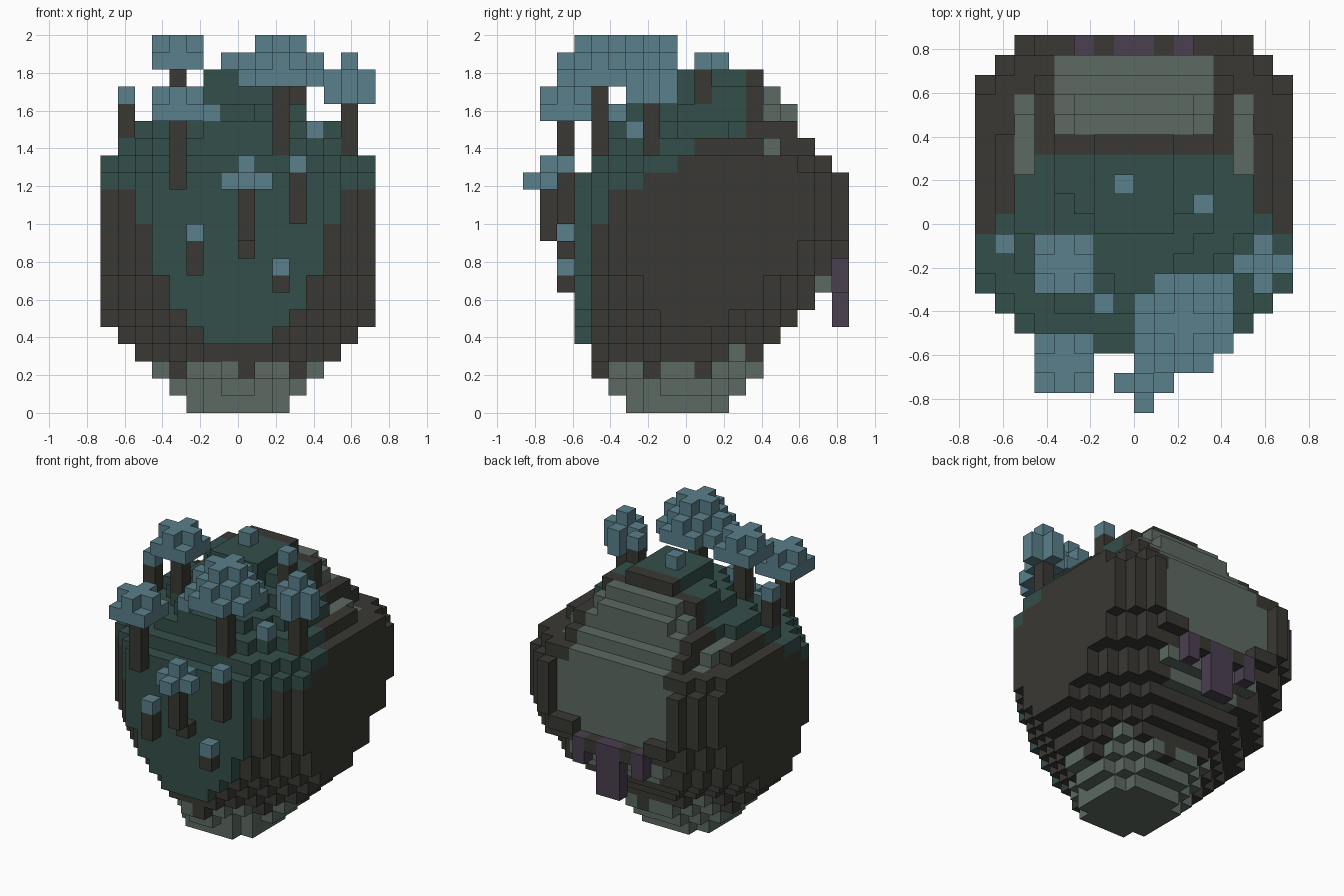
import bpy, bmesh

U = 1 / 11  # edge of one block

cube = bpy.data.objects.get("Cube")
if cube:
    bpy.data.objects.remove(cube)


def material(name, rgb):
    m = bpy.data.materials.new(name)
    m.diffuse_color = (*rgb, 1)
    m.use_nodes = True
    bsdf = next(n for n in m.node_tree.nodes if n.type == "BSDF_PRINCIPLED")
    bsdf.inputs["Base Color"].default_value = (*rgb, 1)
    bsdf.inputs["Roughness"].default_value = 0.9
    return m


MATS = [
    material("dark_brown", (0.041, 0.040, 0.033)),
    material("moss_teal", (0.034, 0.077, 0.069)),
    material("grey_stone", (0.109, 0.144, 0.122)),
    material("leaf_blue", (0.102, 0.214, 0.256)),
    material("purple", (0.069, 0.050, 0.082)),
]
BROWN, MOSS, STONE, LEAF, PURPLE = range(5)

# Each side of a block: direction and its four corners
SIDES = [
    ((1, 0, 0), ((1, 0, 0), (1, 1, 0), (1, 1, 1), (1, 0, 1))),
    ((-1, 0, 0), ((0, 0, 0), (0, 0, 1), (0, 1, 1), (0, 1, 0))),
    ((0, 1, 0), ((0, 1, 0), (0, 1, 1), (1, 1, 1), (1, 1, 0))),
    ((0, -1, 0), ((0, 0, 0), (1, 0, 0), (1, 0, 1), (0, 0, 1))),
    ((0, 0, 1), ((0, 0, 1), (1, 0, 1), (1, 1, 1), (0, 1, 1))),
    ((0, 0, -1), ((0, 0, 0), (0, 1, 0), (1, 1, 0), (1, 0, 0))),
]


def block_object(name, cells):
    """Outer skin of a set of blocks; cells maps (i, j, k) to a colour."""
    bm = bmesh.new()
    verts = {}
    for (i, j, k), colour in cells.items():
        for (dx, dy, dz), corners in SIDES:
            if (i + dx, j + dy, k + dz) in cells:
                continue
            ring = []
            for cx, cy, cz in corners:
                key = (i + cx, j + cy, k + cz)
                if key not in verts:
                    verts[key] = bm.verts.new(
                        ((key[0] - 8) * U, (key[1] - 9.5) * U, key[2] * U))
                ring.append(verts[key])
            bm.faces.new(ring).material_index = colour
    mesh = bpy.data.meshes.new(name)
    bm.to_mesh(mesh)
    bm.free()
    for m in MATS:
        mesh.materials.append(m)
    ob = bpy.data.objects.new(name, mesh)
    bpy.context.collection.objects.link(ob)


def box(i0, i1, j0, j1, k0, k1, colour):
    return {(i, j, k): colour for i in range(i0, i1 + 1)
            for j in range(j0, j1 + 1) for k in range(k0, k1 + 1)}


def cross(i, j, k):
    return box(i - 1, i + 1, j, j, k, k, LEAF) | box(i, i, j - 1, j + 1, k, k, LEAF)


# Body layers, bottom up: half width, front row, back row, front and back corner cut
LAYERS = [
    (3, 6, 11, 1, 1), (4, 5, 12, 3, 2), (5, 4, 13, 4, 3), (6, 4, 13, 4, 3),
    (7, 3, 14, 5, 4), (8, 3, 15, 5, 4), (8, 3, 16, 4, 3), (8, 3, 17, 4, 4),
    (8, 3, 18, 3, 3), (8, 3, 18, 3, 3), *[(8, 3, 18, 3, 2)] * 4,
    (8, 4, 17, 3, 2), (7, 5, 16, 3, 3), (6, 5, 15, 4, 1), (4, 6, 15, 3, 1),
    (4, 9, 14, 2, 1), (2, 9, 13, 0, 0),
]
# Lowest mossy layer for each row from the front
MOSS_FROM = {3: 0, 4: 11, 5: 13, 6: 13, 7: 14, 8: 14, 9: 15, 10: 16, 11: 16, 12: 16}
DRIP_COLUMNS = (5, 7, 8, 10)


def on_rim(c, k):
    """Rounded, upward-open rim on the back: base, corners, sides."""
    if k == 8:
        return c < 3
    return 3 <= c < 5 if k == 9 else c == 5


def body_colour(i, j, k, c):
    # foot
    if k < 2 or (k == 3 and j == 12):
        return STONE
    if k == 2 and i != 8 and j != 10 and (c < 3 or 8 <= j <= 12):
        return STONE
    # back panel, widest inside the rim, with a band below it
    panel = 5 if 10 <= k <= 13 else 3 if k == 6 else 4
    if 14 <= j <= 17 and c < panel and k >= 6 and k != 8:
        return STONE
    # shoulder patches
    if c == 5 and 12 <= j <= 15 and k >= 14:
        return STONE
    if j == 18 and k == 8 and i in DRIP_COLUMNS:
        return PURPLE
    return MOSS if k >= MOSS_FROM.get(j, 99) else BROWN


body = {}
for k, (half, front, back, cut_f, cut_b) in enumerate(LAYERS):
    for i in range(8 - half, 8 + half):
        c = i - 8 if i >= 8 else 7 - i
        edge = half - 1 - c
        # bars beside the panel run on to the last row
        bar = c == 4 and k > 13
        for j in range(front, back + 1):
            if edge + j - front < cut_f or (edge + back - j < cut_b and not bar):
                continue
            if j == 18 and not on_rim(c, k):
                continue
            # step down to the shoulder patches
            if k == 16 and c == 5 and j >= 12:
                continue
            body[i, j, k] = body_colour(i, j, k, c)
block_object("body", body)

# Drips hanging from the back rim
drips = box(7, 8, 18, 18, 5, 7, PURPLE)
drips |= box(10, 10, 18, 18, 7, 7, PURPLE) | box(5, 5, 18, 18, 7, 7, PURPLE)
block_object("rim_drips", drips)

# Single-leaf sprouts: column, row, first stem layer, leaf layer
SPROUTS = [
    (1, 8, 15, 18), (2, 5, 14, 14), (6, 5, 17, 17), (5, 2, 8, 10),
    (10, 2, 7, 8), (11, 2, 11, 14), (12, 6, 15, 16), (7, 11, 20, 20),
    (11, 10, 18, 20),
]
for n, (i, j, k0, k1) in enumerate(SPROUTS, 1):
    block_object(f"sprout_{n}", box(i, i, j, j, k0, k1 - 1, BROWN) | {(i, j, k1): LEAF})

# Two square-topped trees
for name, i, j, k0, k1 in (("rear_tree", 4, 7, 15, 20), ("front_tree", 4, 2, 13, 17)):
    block_object(name, box(i, i, j, j, k0, k1 - 1, BROWN)
                 | box(i - 1, i + 1, j - 1, j + 1, k1, k1, LEAF) | cross(i, j, k1 + 1))

# Large tree with a stepped crown that narrows upward
crown = {p: LEAF for p in box(8, 12, 2, 6, 19, 21, LEAF)
         if abs(p[0] - 10) + abs(p[1] - 4) < 23 - p[2]}
block_object("large_tree", box(10, 10, 4, 4, 15, 18, BROWN) | crown)

# Side tree with a tall cross-shaped crown
block_object("side_tree", box(14, 14, 7, 7, 14, 17, BROWN) | cross(14, 7, 18)
             | cross(14, 7, 19) | {(14, 7, 20): LEAF})

# Tree growing out of the front on a bent stem
block_object("bent_tree", box(8, 8, 2, 2, 9, 9, BROWN) | box(8, 8, 1, 1, 10, 12, BROWN)
             | cross(8, 1, 13) | {(8, 1, 14): LEAF})
